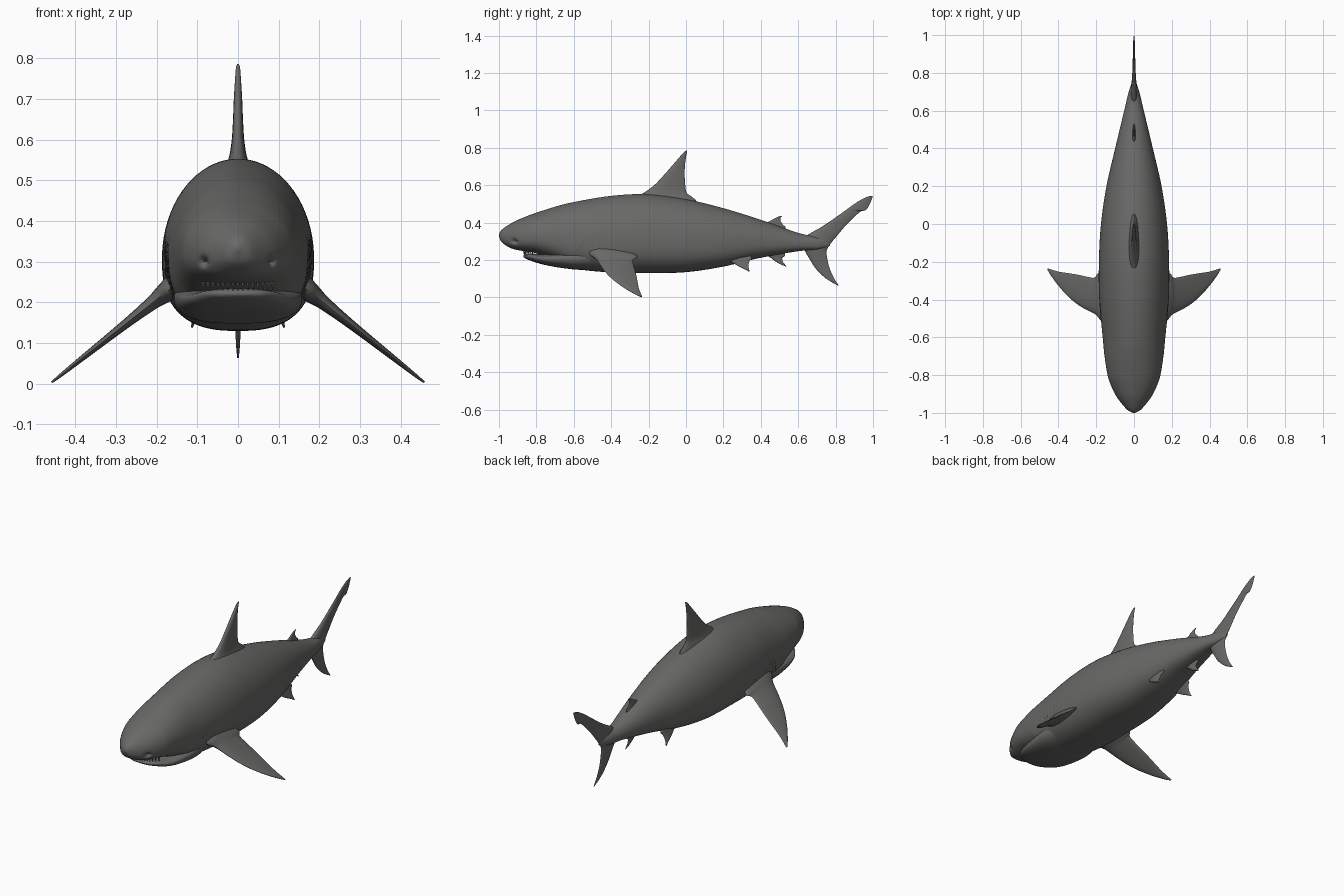
import bpy, bmesh
from math import sin, cos, pi, exp
from mathutils import Vector

cube = bpy.data.objects.get("Cube")
if cube:
    bpy.data.objects.remove(cube, do_unlink=True)

skin = bpy.data.materials.new("slate grey skin")
skin.use_nodes = True
GREY = (0.14, 0.14, 0.135, 1)
skin.diffuse_color = GREY
skin.node_tree.nodes["Principled BSDF"].inputs["Base Color"].default_value = GREY
skin.node_tree.nodes["Principled BSDF"].inputs["Roughness"].default_value = 0.6


def finish(name, bm, angle=0.9):
    bmesh.ops.recalc_face_normals(bm, faces=bm.faces)
    mesh = bpy.data.meshes.new(name)
    bm.to_mesh(mesh)
    bm.free()
    mesh.materials.append(skin)
    obj = bpy.data.objects.new(name, mesh)
    bpy.context.collection.objects.link(obj)
    bpy.ops.object.select_all(action='DESELECT')
    bpy.context.view_layer.objects.active = obj
    obj.select_set(True)
    bpy.ops.object.shade_smooth_by_angle(angle=angle)
    return obj


def smooth_stations(stations, steps):
    """Catmull-Rom interpolation through the given stations."""
    pts = [stations[0]] + list(stations) + [stations[-1]]
    for p, q, r, s in zip(pts, pts[1:], pts[2:], pts[3:]):
        for i in range(steps):
            t = i / steps
            yield [b + 0.5 * t * (c - a + t * (2*a - 5*b + 4*c - d + t * (3*(b - c) + d - a)))
                   for a, b, c, d in zip(p, q, r, s)]
    yield stations[-1]


def loft(name, rings):
    """Skin a list of equally sized point rings and cap both ends."""
    bm = bmesh.new()
    loops = [[bm.verts.new(p) for p in ring] for ring in rings]
    n = len(loops[0])
    for a, b in zip(loops, loops[1:]):
        for i in range(n):
            j = (i + 1) % n
            bm.faces.new((a[i], a[j], b[j], b[i]))
    bm.faces.new(loops[0])
    bm.faces.new(loops[-1])
    return finish(name, bm)


def power(v, e):
    return abs(v) ** e * (1 if v > 0 else -1)


def dent(p):
    """Gill slits and nostrils pressed into the skin."""
    x, y, z = p
    g = y - 0.5 * (z - 0.28)
    if abs(g + 0.5) < 0.06 and 0.2 < z < 0.36:
        fade = sin(pi * (z - 0.2) / 0.16)
        x *= 1 - 0.03 * fade * max(0, cos(2 * pi * (g + 0.5) / 0.024)) ** 2
    if y < -0.8:
        d = ((abs(x) - 0.085) ** 2 + (z - 0.3) ** 2) / 0.0001
        y += 0.018 * exp(-d)
        x *= 1 - 0.1 * exp(-d)
    return Vector((x, y, z))


def trunk(name, stations, steps, sides=72, waist=0.42):
    """Round-backed, flat-bellied tube; stations are y, bottom, top, half width."""
    rings = []
    for y, low, high, w in smooth_stations(stations, steps):
        mid = low + waist * (high - low)
        ring = []
        for i in range(sides):
            a = 2 * pi * (i + 0.5) / sides
            e, h = (1, high - mid) if sin(a) > 0 else (0.77, mid - low)
            ring.append(dent((w * power(cos(a), e), y, mid + h * power(sin(a), e))))
        rings.append(ring)
    return loft(name, rings)


def fin(name, stations, origin=(0, 0, 0), span=(0, 0, 1), steps=6, sides=20):
    """Teardrop-section blade; stations are span, leading y, trailing y, half thickness."""
    span = Vector(span)
    normal = span.cross(Vector((0, 1, 0))).normalized()
    rings = []
    for s, lead, trail, h in smooth_stations(stations, steps):
        ring = []
        for i in range(sides):
            a = 2 * pi * i / sides
            u = 0.5 - 0.5 * cos(a)
            thick = 1.3 * h * sin(a) * (1 - 0.5 * u)
            ring.append(Vector(origin) + span * s + normal * thick
                        + Vector((0, lead + u * (trail - lead), 0)))
        rings.append(ring)
    return loft(name, rings)


# Body from snout to tail stem
trunk("body", [
    (-1, .325, .34, .006), (-.985, .295, .362, .034), (-.95, .27, .387, .066),
    (-.91, .255, .41, .095), (-.85, .245, .435, .124), (-.8, .235, .453, .14),
    (-.7, .2, .485, .156), (-.6, .155, .51, .166), (-.4, .133, .543, .184),
    (-.2, .13, .552, .186), (0, .135, .525, .175), (.2, .165, .477, .146),
    (.4, .212, .415, .1), (.6, .247, .345, .052), (.7, .255, .325, .028),
    (.77, .275, .305, .004)], 25)

# Lower jaw, tucked under the snout
trunk("lower_jaw", [
    (-.87, .217, .225, .03), (-.86, .209, .232, .065), (-.83, .196, .235, .095),
    (-.78, .18, .232, .125), (-.7, .163, .24, .146), (-.58, .148, .26, .158),
    (-.48, .15, .28, .15)], 8, 48, 0.6)

# Small teeth along the upper lip
bm = bmesh.new()
for i in range(-7, 8):
    t = i / 7
    tooth = bmesh.ops.create_cone(bm, segments=6, radius1=0.001, radius2=0.005, depth=0.022)
    bmesh.ops.translate(bm, verts=tooth["verts"],
                        vec=(0.085 * t, -0.866 + 0.045 * t * t, 0.24))
finish("teeth", bm, 0.5)

# Fins on the centre line
fin("dorsal_fin", [
    (.49, -.33, .05, .05), (.515, -.3, .055, .04), (.535, -.27, .035, .03),
    (.56, -.225, .004, .021), (.6, -.17, -.004, .015), (.65, -.122, -.007, .012),
    (.7, -.078, -.006, .01), (.75, -.035, 0, .007), (.775, -.012, .005, .005),
    (.786, .002, .007, .002)])
fin("second_dorsal_fin", [
    (.35, .36, .525, .014), (.375, .385, .532, .011), (.39, .415, .518, .008),
    (.41, .452, .505, .006), (.425, .478, .506, .004), (.436, .506, .514, .002)])
fin("anal_fin", [
    (.26, .42, .52, .012), (.225, .435, .53, .009), (.21, .455, .515, .007),
    (.19, .482, .518, .005), (.175, .51, .53, .004), (.165, .533, .538, .002)])

# Tail fin with a short lower and a long notched upper lobe
fin("tail_fin", [
    (.063, .812, .818, .002), (.1, .75, .793, .005), (.15, .697, .77, .007),
    (.2, .664, .757, .01), (.25, .635, .752, .015), (.29, .62, .775, .018),
    (.33, .645, .808, .015), (.38, .73, .85, .01), (.43, .803, .9, .008),
    (.46, .845, .935, .006), (.467, .855, .962, .006), (.5, .9, .983, .005),
    (.53, .95, .995, .004), (.543, .985, .999, .002)])

# Paired fins
for side, s in (("left", 1), ("right", -1)):
    fin(side + "_pectoral_fin", [
        (.13, -.53, -.28, .032), (.17, -.515, -.268, .026), (.192, -.49, -.262, .021),
        (.21, -.475, -.284, .017), (.25, -.455, -.279, .013), (.3, -.425, -.268, .01),
        (.35, -.383, -.26, .008), (.4, -.327, -.252, .006), (.44, -.272, -.24, .004),
        (.458, -.242, -.234, .002)],
        (0, 0, .365), (s, 0, -.79))
    fin(side + "_pelvic_fin", [
        (.24, .2, .33, .012), (.21, .215, .352, .01), (.195, .235, .34, .008),
        (.17, .275, .334, .006), (.15, .315, .337, .004), (.138, .336, .341, .002)],
        (.165 * s, 0, 0), (-.37 * s, 0, 1))
